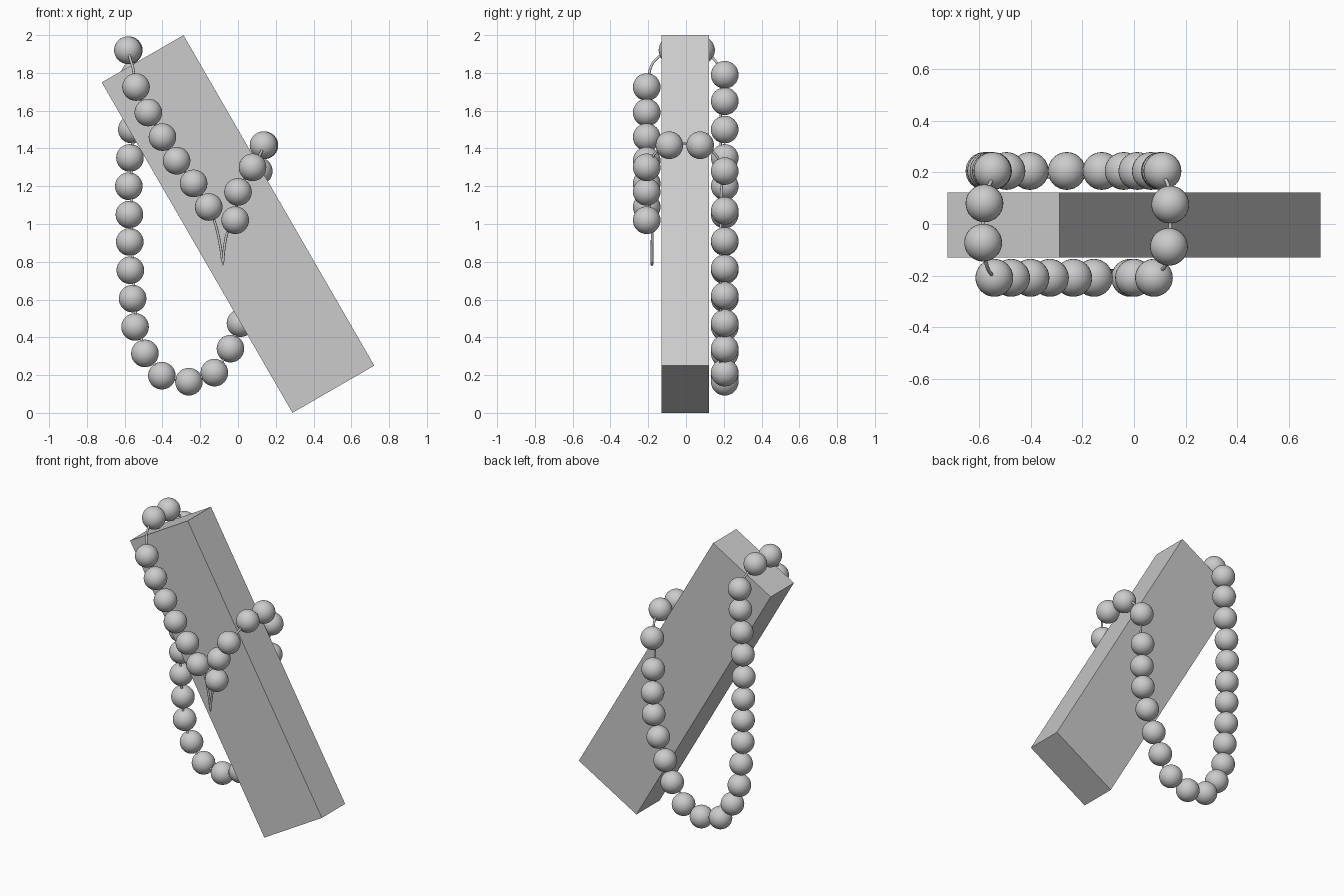
import bpy, math
from mathutils import Vector

if "Cube" in bpy.data.objects:
    bpy.data.objects.remove(bpy.data.objects["Cube"])

BEAD_R = 0.073

# Leaning rectangular block
bpy.ops.mesh.primitive_cube_add(size=1, location=(0, -0.004, 1.0),
                                rotation=(0, math.radians(-30), 0))
block = bpy.context.object
block.name = "block"
block.scale = (0.5, 0.25, 2.02)

# Bead centres (x, z) for each strand, in order round the loop
front_left = [(-.54, 1.725), (-.475, 1.59), (-.40, 1.46), (-.325, 1.335),
              (-.235, 1.215), (-.155, 1.09)]
front_right = [(-.015, 1.02), (0, 1.17), (.077, 1.30)]
back_right = [(.11, 1.28), (.103, 1.07), (.108, .91), (.10, .765), (.065, .62)]
back_bottom = [(.013, .475), (-.04, .34), (-.125, .213), (-.26, .165),
               (-.403, .197), (-.493, .315), (-.545, .455)]
back_left = [(-.558, .605), (-.57, .755), (-.573, .905), (-.575, 1.05),
             (-.578, 1.20), (-.572, 1.35), (-.562, 1.50), (-.553, 1.65),
             (-.547, 1.79)]
over_right = [(.135, -.088, 1.417), (.14, .075, 1.417)]
over_left = [(-.578, .08, 1.92), (-.583, -.072, 1.92)]


def strand(points, y):
    return [(x, y, z) for x, z in points]


back = strand(back_right + back_bottom + back_left, .205)
centres = (strand(front_left + front_right, -.208) + over_right + back + over_left)

# Beads share one smooth sphere mesh
bpy.ops.mesh.primitive_uv_sphere_add(segments=32, ring_count=16, radius=BEAD_R)
first = bpy.context.object
bpy.ops.object.shade_smooth()
first.name = "bead"
first.location = centres[0]
for c in centres[1:]:
    bead = first.copy()
    bead.location = c
    bpy.context.collection.objects.link(bead)

# Thin string hugging the block, with a pulled-down point at the front
dip = [(-.12, 1.0), (-.095, .89), (-.08, .785), (-.073, .87), (-.05, .97)]
path = (strand(front_left, -.19) + strand(dip, -.18) + strand(front_right, -.19)
        + [(.125, -.155, 1.385)] + over_right + [(.13, .155, 1.37)]
        + [(x + .012 * (x < -.3), .183, z + .012) for x, y, z in back]
        + [(-.56, .15, 1.87)] + over_left + [(-.572, -.15, 1.88), (-.555, -.19, 1.82)])
curve = bpy.data.curves.new("string", 'CURVE')
curve.dimensions = '3D'
curve.bevel_depth = 0.007
curve.bevel_resolution = 2
curve.resolution_u = 4
spline = curve.splines.new('BEZIER')
spline.bezier_points.add(len(path) - 1)
for bp, co in zip(spline.bezier_points, path):
    bp.co = Vector(co)
    bp.handle_left_type = bp.handle_right_type = 'AUTO'
tip = spline.bezier_points[len(front_left) + 2]
tip.handle_left_type = tip.handle_right_type = 'VECTOR'
spline.use_cyclic_u = True
string = bpy.data.objects.new("string", curve)
bpy.context.collection.objects.link(string)
